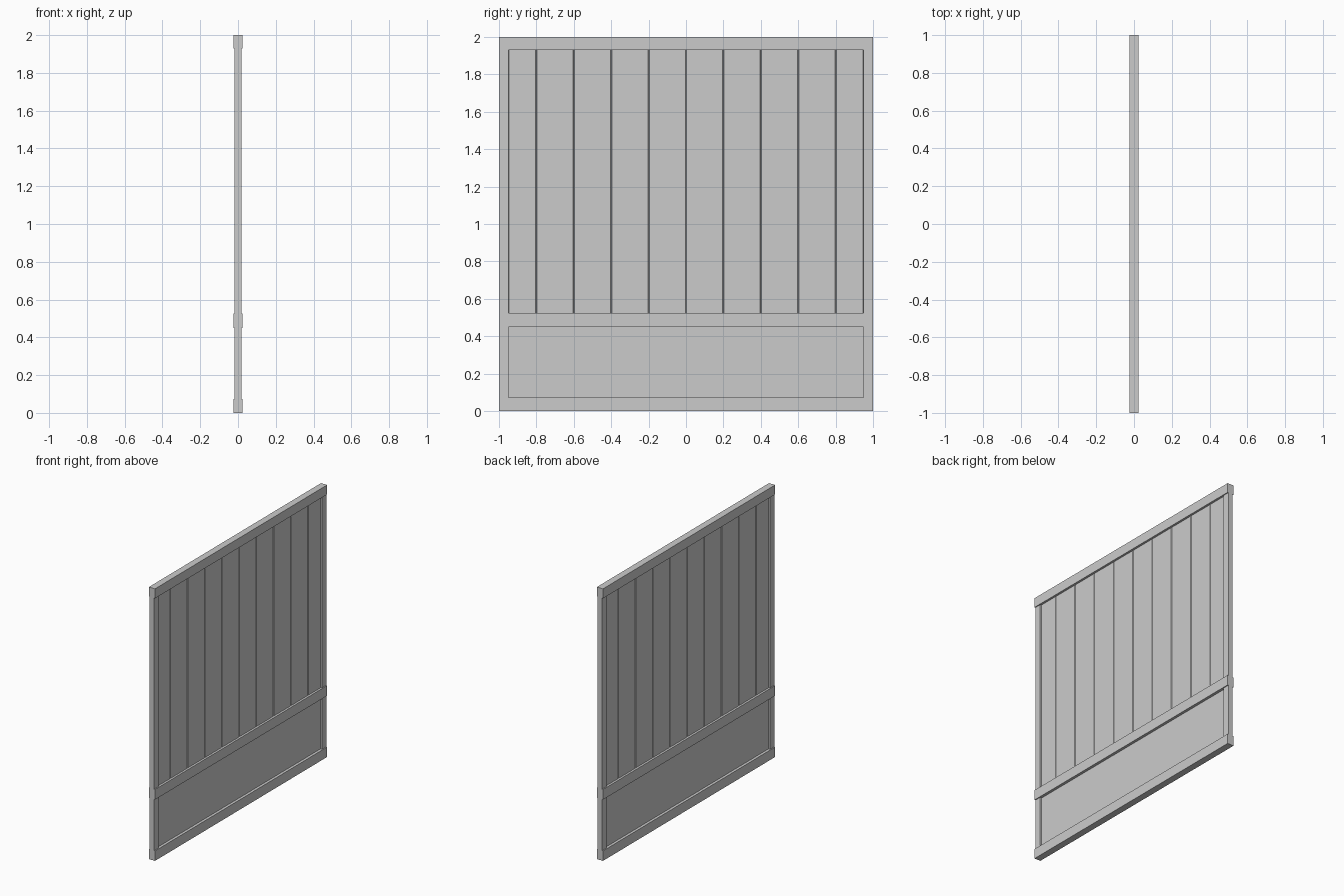
import bpy, bmesh

if "Cube" in bpy.data.objects:
    bpy.data.objects.remove(bpy.data.objects["Cube"])


def box(name, half_x, y0, y1, z0, z1, chamfer=0.0):
    """Box centred on x = 0; chamfer cuts its vertical edges."""
    bm = bmesh.new()
    bmesh.ops.create_cube(bm, size=1.0)
    for v in bm.verts:
        v.co.x *= 2 * half_x
        v.co.y = (y0 + y1) / 2 + v.co.y * (y1 - y0)
        v.co.z = (z0 + z1) / 2 + v.co.z * (z1 - z0)
    if chamfer:
        edges = [e for e in bm.edges
                 if abs(e.verts[0].co.z - e.verts[1].co.z) > 1e-4]
        bmesh.ops.bevel(bm, geom=edges, offset=chamfer, segments=1,
                        affect='EDGES')
    mesh = bpy.data.meshes.new(name)
    bm.to_mesh(mesh)
    bm.free()
    obj = bpy.data.objects.new(name, mesh)
    bpy.context.collection.objects.link(obj)
    return obj


# Horizontal rails, proud of the stiles
box("bottom_rail", 0.025, -1, 1, 0, 0.073)
box("middle_rail", 0.025, -1, 1, 0.45, 0.525)
box("top_rail", 0.025, -1, 1, 1.93, 2)

# Side stiles between the rails
for side, y0, y1 in (("left", -1, -0.95), ("right", 0.95, 1)):
    box(side + "_lower_stile", 0.018, y0, y1, 0.073, 0.45)
    box(side + "_upper_stile", 0.018, y0, y1, 0.525, 1.93)

# Plain recessed lower panel
box("lower_panel", 0.005, -0.95, 0.95, 0.073, 0.45)

# Upper vertical planks with V-grooves where they meet
seams = [-0.95] + [round(-0.8 + 0.2 * i, 2) for i in range(9)] + [0.95]
for i, (y0, y1) in enumerate(zip(seams, seams[1:])):
    box(f"plank_{i + 1}", 0.009, y0, y1, 0.525, 1.93, chamfer=0.004)
